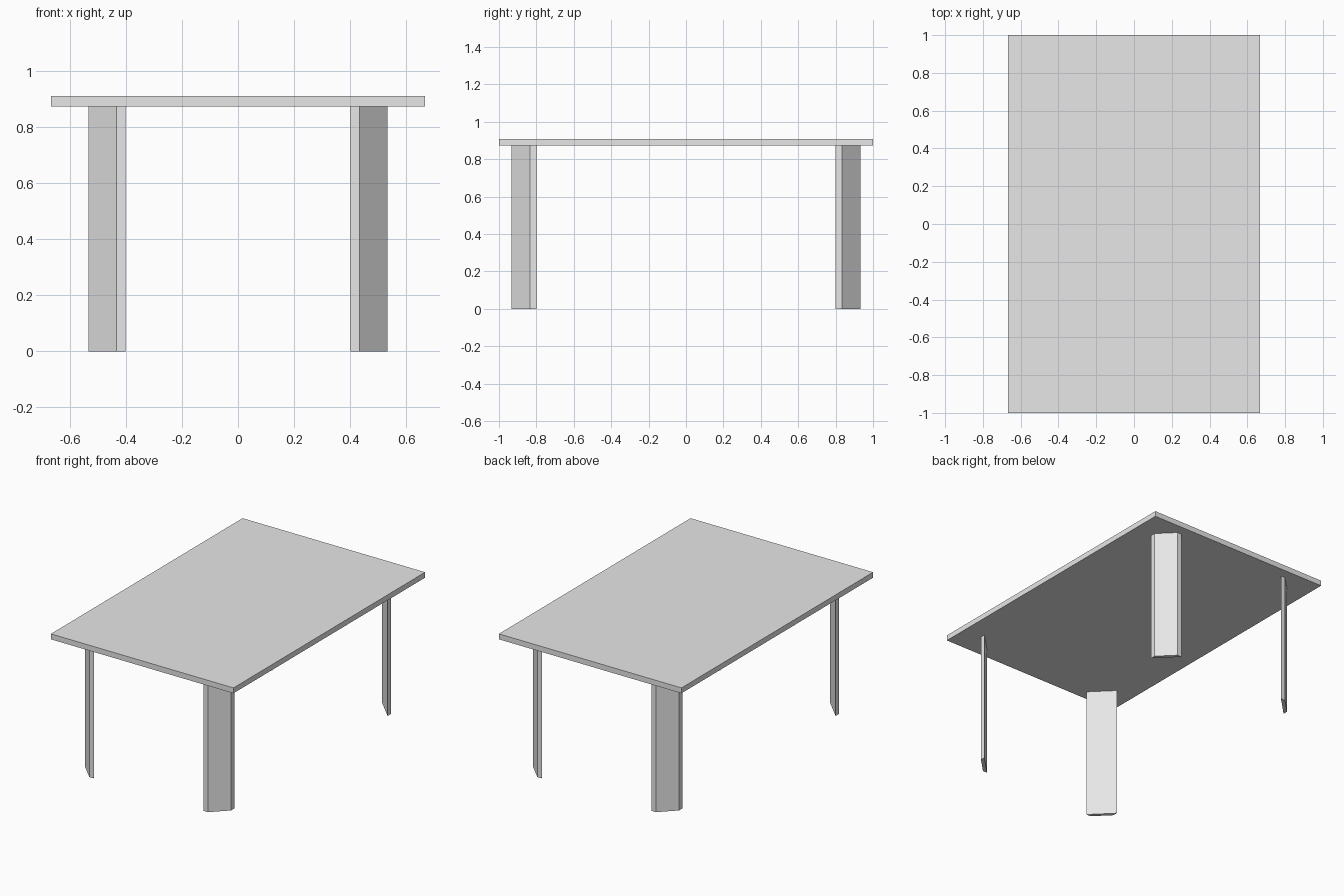
import bpy, bmesh

cube = bpy.data.objects.get("Cube")
if cube:
    bpy.data.objects.remove(cube, do_unlink=True)

# Single plain grey finish
grey = bpy.data.materials.new("light_grey")
grey.use_nodes = True
COLOUR = (0.8, 0.8, 0.8, 1.0)
grey.diffuse_color = COLOUR
grey.node_tree.nodes["Principled BSDF"].inputs["Base Color"].default_value = COLOUR

TOP_Z, UNDER_Z = 0.909, 0.873


def prism(name, outline, z0, z1):
    """Extrude a flat outline from z0 up to z1."""
    bm = bmesh.new()
    face = bm.faces.new([bm.verts.new((x, y, z0)) for x, y in outline])
    new = bmesh.ops.extrude_face_region(bm, geom=[face])["geom"]
    for v in new:
        if isinstance(v, bmesh.types.BMVert):
            v.co.z = z1
    bmesh.ops.recalc_face_normals(bm, faces=bm.faces)
    mesh = bpy.data.meshes.new(name)
    bm.to_mesh(mesh)
    bm.free()
    mesh.materials.append(grey)
    obj = bpy.data.objects.new(name, mesh)
    bpy.context.collection.objects.link(obj)
    return obj


# Rectangular slab top
W, L = 0.667, 1.0
prism("table_top", [(-W, -L), (W, -L), (W, L), (-W, L)], UNDER_Z, TOP_Z)

# Diagonal plank legs, ends trimmed square to the table edges
LEG = [(0.40, 0.933), (0.433, 0.933), (0.533, 0.833), (0.533, 0.80)]
for sx, side in ((1, "left"), (-1, "right")):
    for sy, end in ((-1, "front"), (1, "back")):
        prism(f"{end}_{side}_leg", [(sx * x, sy * y) for x, y in LEG], 0.0, UNDER_Z)
